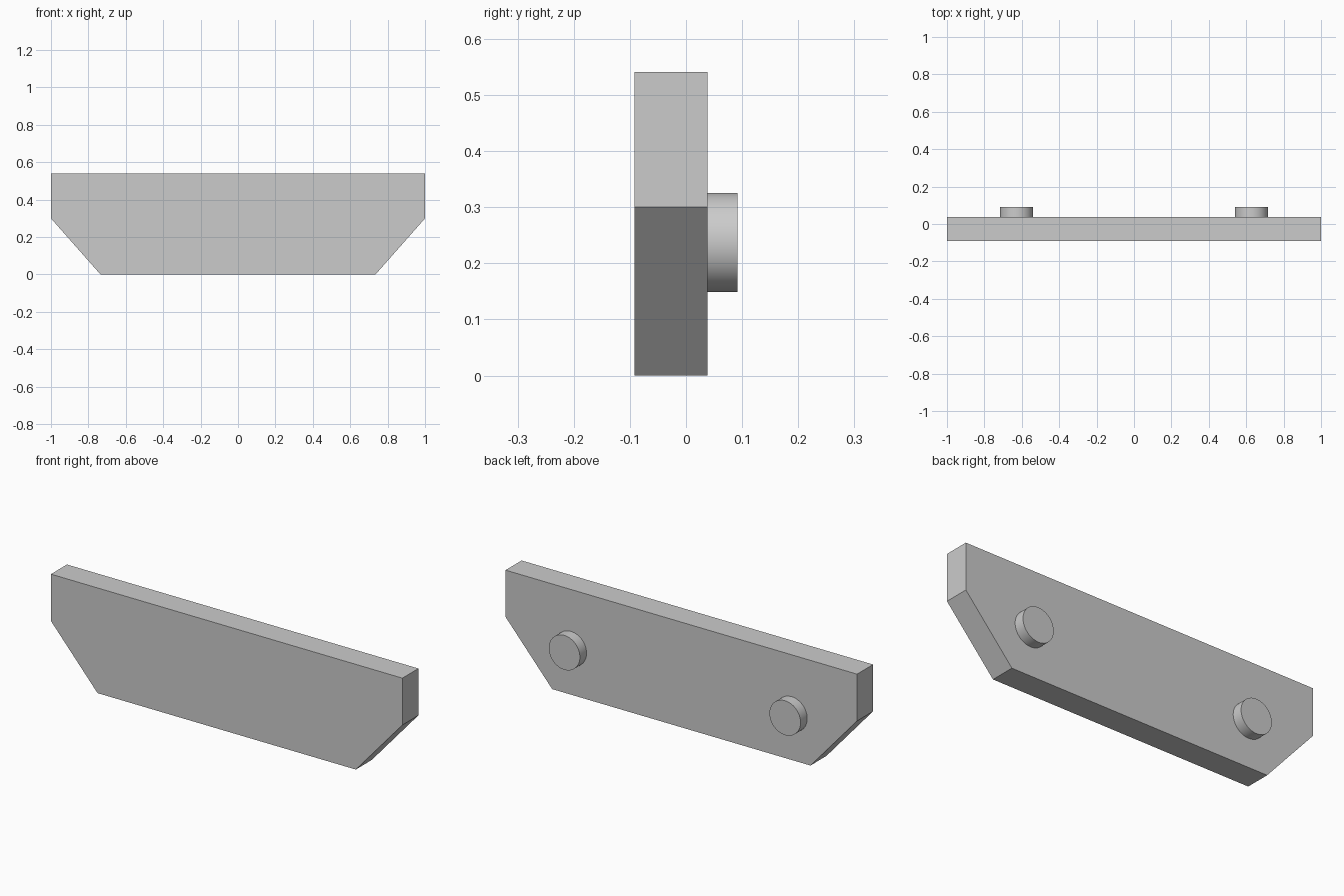
import bpy
import bmesh
from math import radians

cube = bpy.data.objects.get("Cube")
if cube:
    bpy.data.objects.remove(cube, do_unlink=True)

# Single plain grey
grey = bpy.data.materials.new("plain_grey")
grey.use_nodes = True
colour = (0.6, 0.6, 0.6, 1)
grey.diffuse_color = colour
grey.node_tree.nodes["Principled BSDF"].inputs["Base Color"].default_value = colour

FRONT, FACE, BACK = -0.092, 0.038, 0.092


# Plate: half outline mirrored, then extruded front to back
def build_plate():
    half = [(0.735, 0), (1, 0.3), (1, 0.541)]
    outline = half + [(-x, z) for x, z in reversed(half)]
    bm = bmesh.new()
    face = bm.faces.new([bm.verts.new((x, FRONT, z)) for x, z in outline])
    result = bmesh.ops.extrude_face_region(bm, geom=[face], use_keep_orig=True)
    moved = [v for v in result["geom"] if isinstance(v, bmesh.types.BMVert)]
    bmesh.ops.translate(bm, verts=moved, vec=(0, FACE - FRONT, 0))
    bmesh.ops.recalc_face_normals(bm, faces=bm.faces)
    mesh = bpy.data.meshes.new("plate")
    bm.to_mesh(mesh)
    bm.free()
    mesh.materials.append(grey)
    plate = bpy.data.objects.new("plate", mesh)
    bpy.context.collection.objects.link(plate)


# Round mounting peg on the back
def build_peg(name, x):
    start = FACE - 0.01
    bpy.ops.mesh.primitive_cylinder_add(
        vertices=64, radius=0.0885, depth=BACK - start,
        location=(x, (BACK + start) / 2, 0.237), rotation=(radians(90), 0, 0))
    peg = bpy.context.object
    peg.name = name
    peg.data.materials.append(grey)
    bpy.ops.object.shade_smooth_by_angle(angle=radians(30))


build_plate()
for name, side in (("left_peg", 1), ("right_peg", -1)):
    build_peg(name, side * 0.628)
